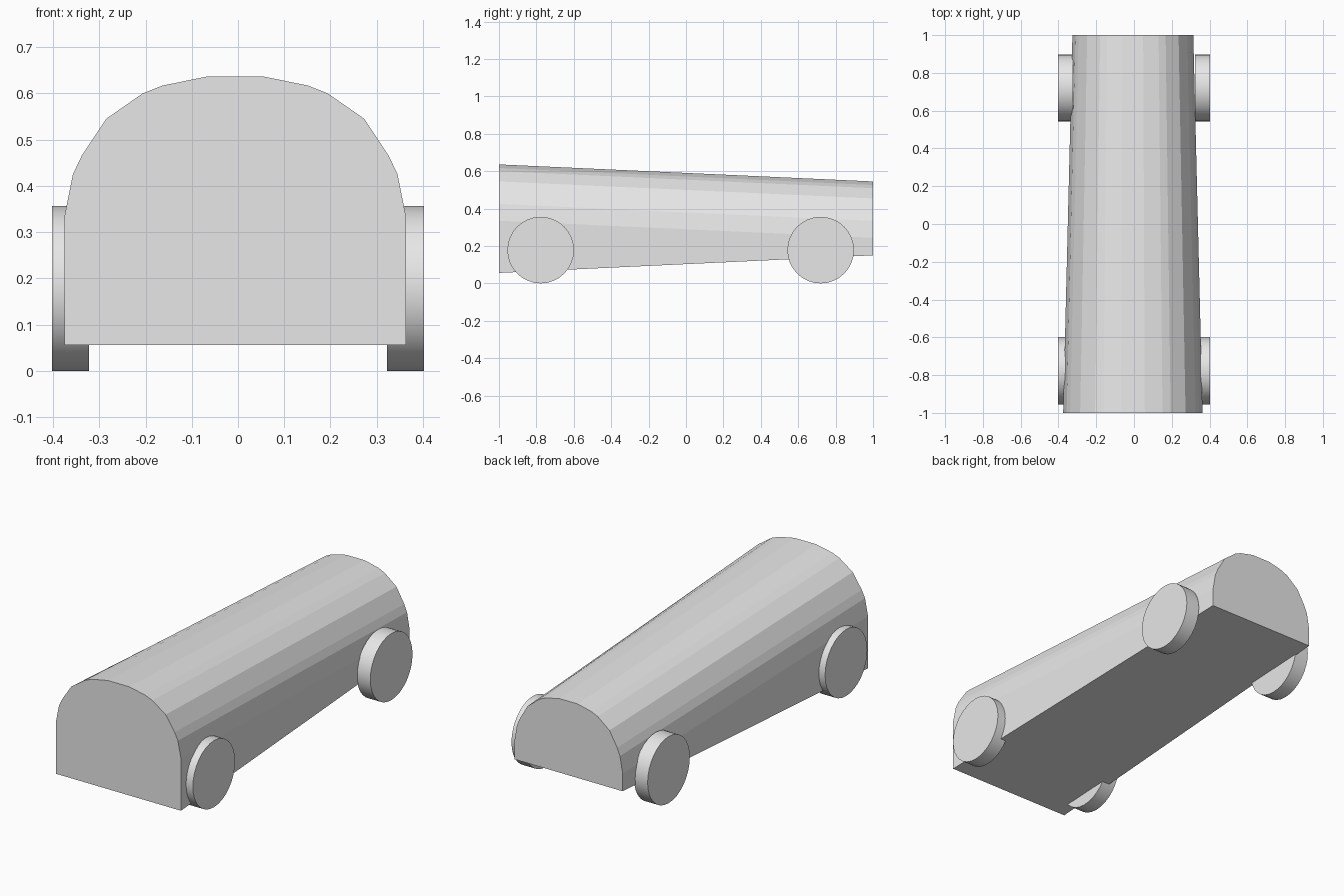
import bpy
import bmesh
import math

cube = bpy.data.objects.get("Cube")
if cube:
    bpy.data.objects.remove(cube, do_unlink=True)

# Single plain grey
grey = bpy.data.materials.new("light_grey")
grey.use_nodes = True
colour = (0.8, 0.8, 0.8, 1)
grey.diffuse_color = colour
grey.node_tree.nodes["Principled BSDF"].inputs["Base Color"].default_value = colour


def finish(name, bm):
    bmesh.ops.recalc_face_normals(bm, faces=bm.faces)
    mesh = bpy.data.meshes.new(name)
    bm.to_mesh(mesh)
    bm.free()
    mesh.materials.append(grey)
    obj = bpy.data.objects.new(name, mesh)
    bpy.context.scene.collection.objects.link(obj)
    return obj


# Body: arched section, tapered in width and in depth towards the back
ARCH = [(0.369, 0.335), (0.351, 0.425), (0.332, 0.465), (0.279, 0.545),
        (0.2, 0.6), (0.157, 0.617), (0.063, 0.636)]
CENTRE = -0.006


def section(bm, y, widen, drop, floor):
    half = [(ARCH[0][0], floor)] + [(x, z - drop) for x, z in ARCH]
    outline = half + [(-x, z) for x, z in reversed(half)]
    return [bm.verts.new((CENTRE + x * widen, y, z)) for x, z in outline]


bm = bmesh.new()
front = section(bm, -1, 1, 0, 0.056)
back = section(bm, 1, 0.867, 0.091, 0.15)
bm.faces.new(front)
bm.faces.new(back)
for i in range(len(front)):
    j = (i + 1) % len(front)
    bm.faces.new((front[i], front[j], back[j], back[i]))
finish("body", bm)


# Wheels: plain discs sunk into the body sides
def wheel(name, side, y):
    bm = bmesh.new()
    bmesh.ops.create_cone(bm, cap_ends=True, segments=32,
                          radius1=0.178, radius2=0.178, depth=0.08)
    obj = finish(name, bm)
    obj.rotation_euler = (0, math.pi / 2, 0)
    obj.location = (side * 0.362, y, 0.178)
    bpy.ops.object.select_all(action="DESELECT")
    obj.select_set(True)
    bpy.context.view_layer.objects.active = obj
    bpy.ops.object.shade_smooth_by_angle(angle=math.radians(30))


for label, side in (("left", 1), ("right", -1)):
    wheel("front_wheel_" + label, side, -0.777)
    wheel("back_wheel_" + label, side, 0.72)
